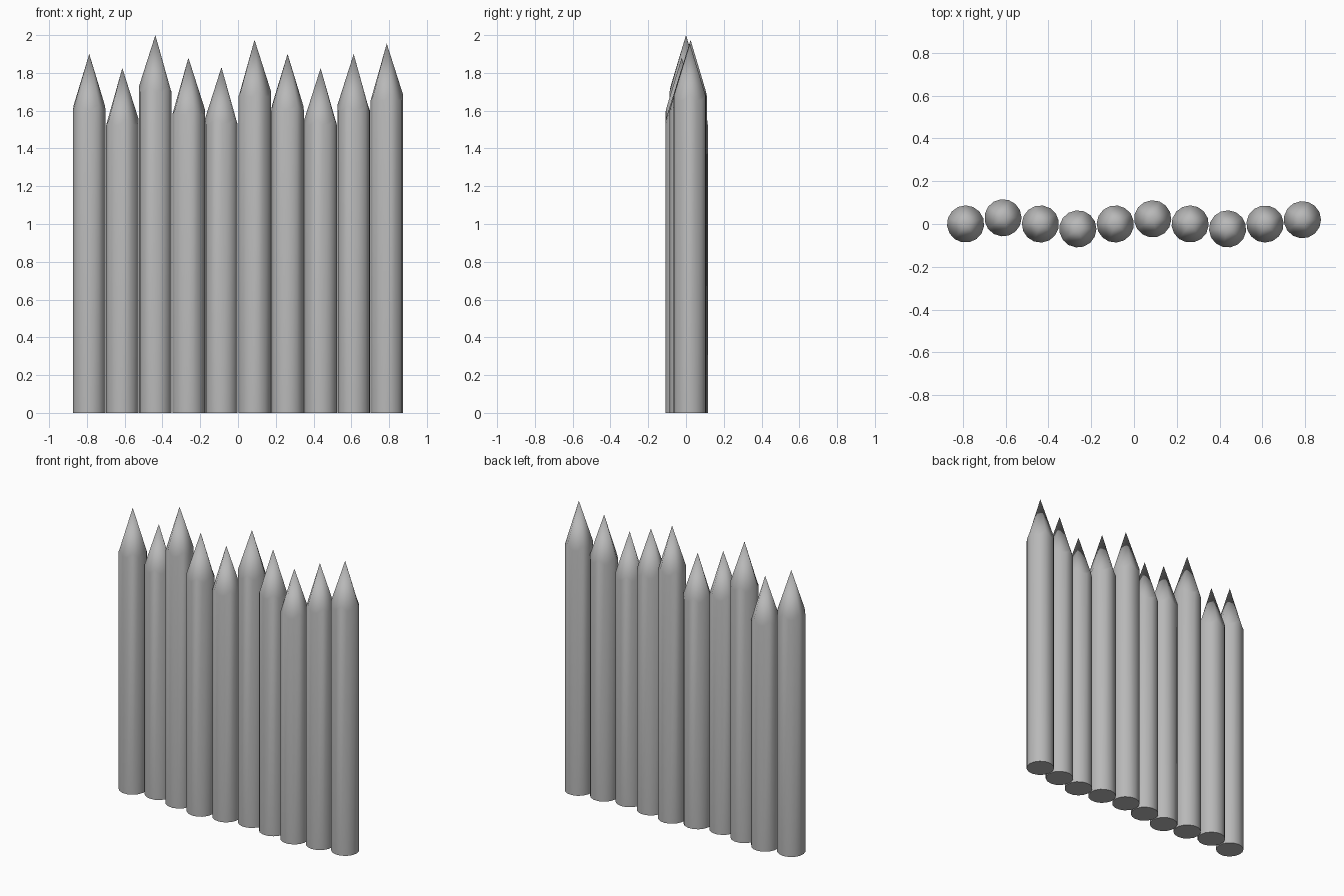
import bpy, bmesh
from math import cos, sin, pi, radians

if "Cube" in bpy.data.objects:
    bpy.data.objects.remove(bpy.data.objects["Cube"])

R = 0.087        # log radius
SIDES = 15       # three log sides per cut facet of the tip
DROP = 0.272     # tip height down to the facet corners
DIP = 0.5        # how deep the facets run down the log between corners
SPACING = 0.175

grey = bpy.data.materials.new("dark_grey")
grey.diffuse_color = (0.48, 0.48, 0.48, 1)
grey.use_nodes = True
grey.node_tree.nodes["Principled BSDF"].inputs["Base Color"].default_value = grey.diffuse_color


def stake(name, x, y, height, turn):
    """Round log with a five-sided hewn tip, softly shaded, crisp at the base."""
    bm = bmesh.new()
    low, high = [], []
    for i in range(SIDES):
        a = turn + 2 * pi * i / SIDES
        px, py = R * cos(a), R * sin(a)
        # nearness to the middle of a cut facet lowers the shoulder
        reach = max(cos(a - turn - (k + 0.5) * 2 * pi / 5) for k in range(5))
        drop = DROP * (1 + DIP * (reach / cos(pi / 5) - 1))
        low.append(bm.verts.new((px, py, 0)))
        high.append(bm.verts.new((px, py, height - drop)))
    tip = bm.verts.new((0, 0, height))
    # log sides and base
    for i in range(SIDES):
        j = (i + 1) % SIDES
        bm.faces.new((low[i], low[j], high[j], high[i]))
    base = bm.faces.new(low[::-1])
    # five hewn facets
    for k in range(0, SIDES, 3):
        bm.faces.new([high[(k + m) % SIDES] for m in range(4)] + [tip])
    for f in bm.faces:
        f.smooth = True
    for e in base.edges:
        e.smooth = False
    mesh = bpy.data.meshes.new(name)
    bm.to_mesh(mesh)
    bm.free()
    mesh.materials.append(grey)
    obj = bpy.data.objects.new(name, mesh)
    obj.location = (x, y, 0)
    bpy.context.collection.objects.link(obj)


# depth offset, height and turn of a facet corner for each stake
stakes = [
    (0.0, 1.90, -54), (0.029, 1.825, -72), (0.0, 2.0, -110), (-0.023, 1.88, -72),
    (0.0, 1.83, -110), (0.024, 1.975, -75), (0.0, 1.90, -54), (-0.023, 1.825, -105),
    (0.0, 1.90, -114), (0.02, 1.955, -72),
]
for n, (y, h, deg) in enumerate(stakes):
    stake(f"stake_{n + 1}", (n - 4.5) * SPACING, y, h, radians(deg))
